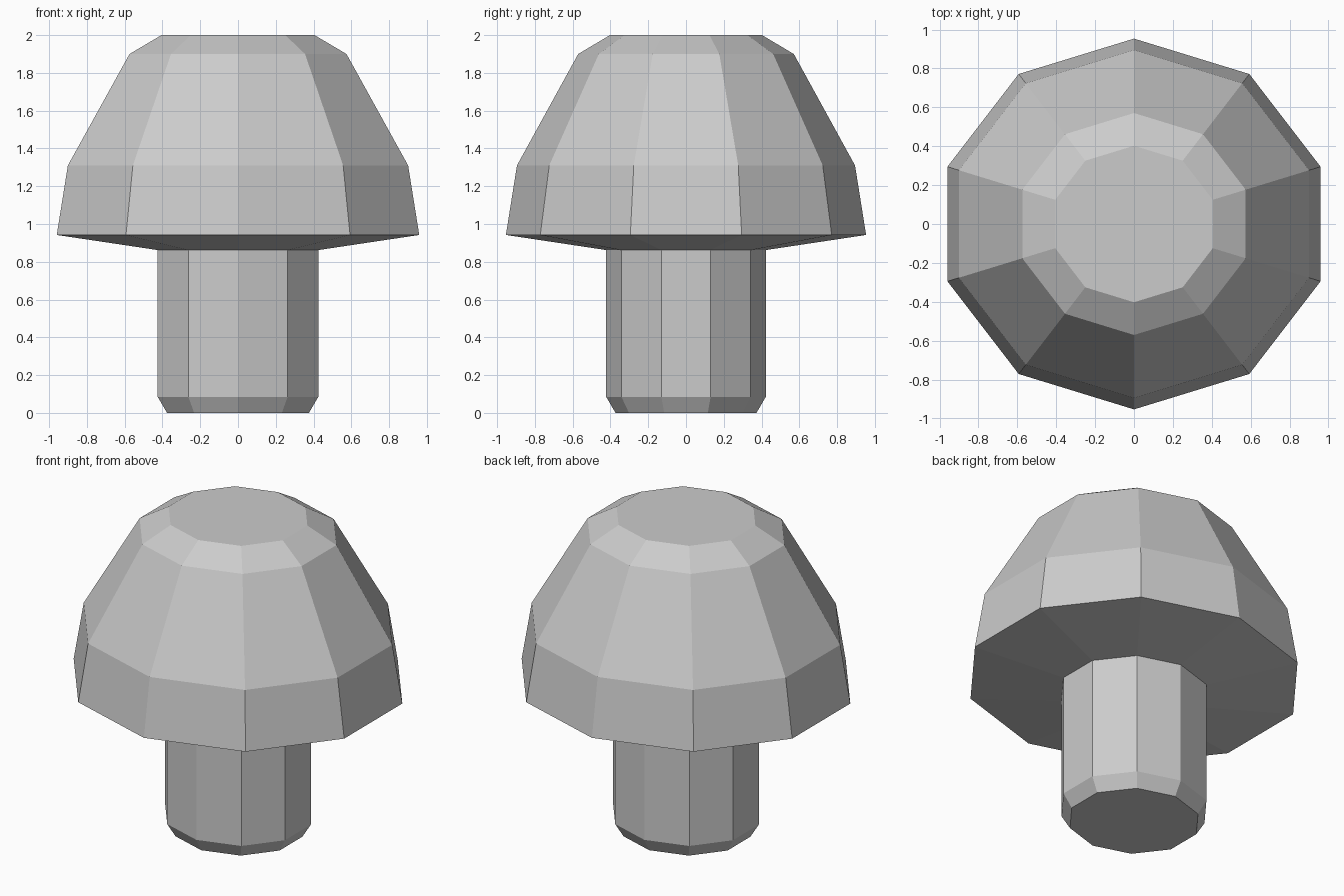
import bpy, bmesh, math

cube = bpy.data.objects.get("Cube")
if cube:
    bpy.data.objects.remove(cube, do_unlink=True)

SIDES = 10
DEPTH = 0.945  # depth of the slightly flattened outline relative to its width

grey = bpy.data.materials.new("light grey")
grey.use_nodes = True
grey.diffuse_color = (0.6, 0.6, 0.6, 1)
grey.node_tree.nodes["Principled BSDF"].inputs["Base Color"].default_value = (0.6, 0.6, 0.6, 1)


def lathe(name, profile, close_bottom=False, close_top=False):
    """Faceted turned part from (radius, height) pairs, listed from bottom to top."""
    bm = bmesh.new()
    rings = []
    for radius, z in profile:
        angles = [math.pi / 2 + math.tau * i / SIDES for i in range(SIDES)]
        rings.append([bm.verts.new((radius * math.cos(a), radius * DEPTH * math.sin(a), z))
                      for a in angles])
    for low, high in zip(rings, rings[1:]):
        for i in range(SIDES):
            j = (i + 1) % SIDES
            bm.faces.new((low[i], low[j], high[j], high[i]))
    if close_bottom:
        bm.faces.new(rings[0][::-1])
    if close_top:
        bm.faces.new(rings[-1])
    mesh = bpy.data.meshes.new(name)
    bm.to_mesh(mesh)
    bm.free()
    mesh.materials.append(grey)
    obj = bpy.data.objects.new(name, mesh)
    bpy.context.collection.objects.link(obj)
    return obj


# Stem with a chamfered foot
lathe("stem", [(0.395, 0), (0.447, 0.085), (0.447, 0.862)], close_bottom=True)

# Domed cap with a sloping underside and a flat top
lathe("cap", [(0.447, 0.862), (1.009, 0.942), (0.947, 1.31), (0.604, 1.9), (0.426, 2)],
      close_top=True)
